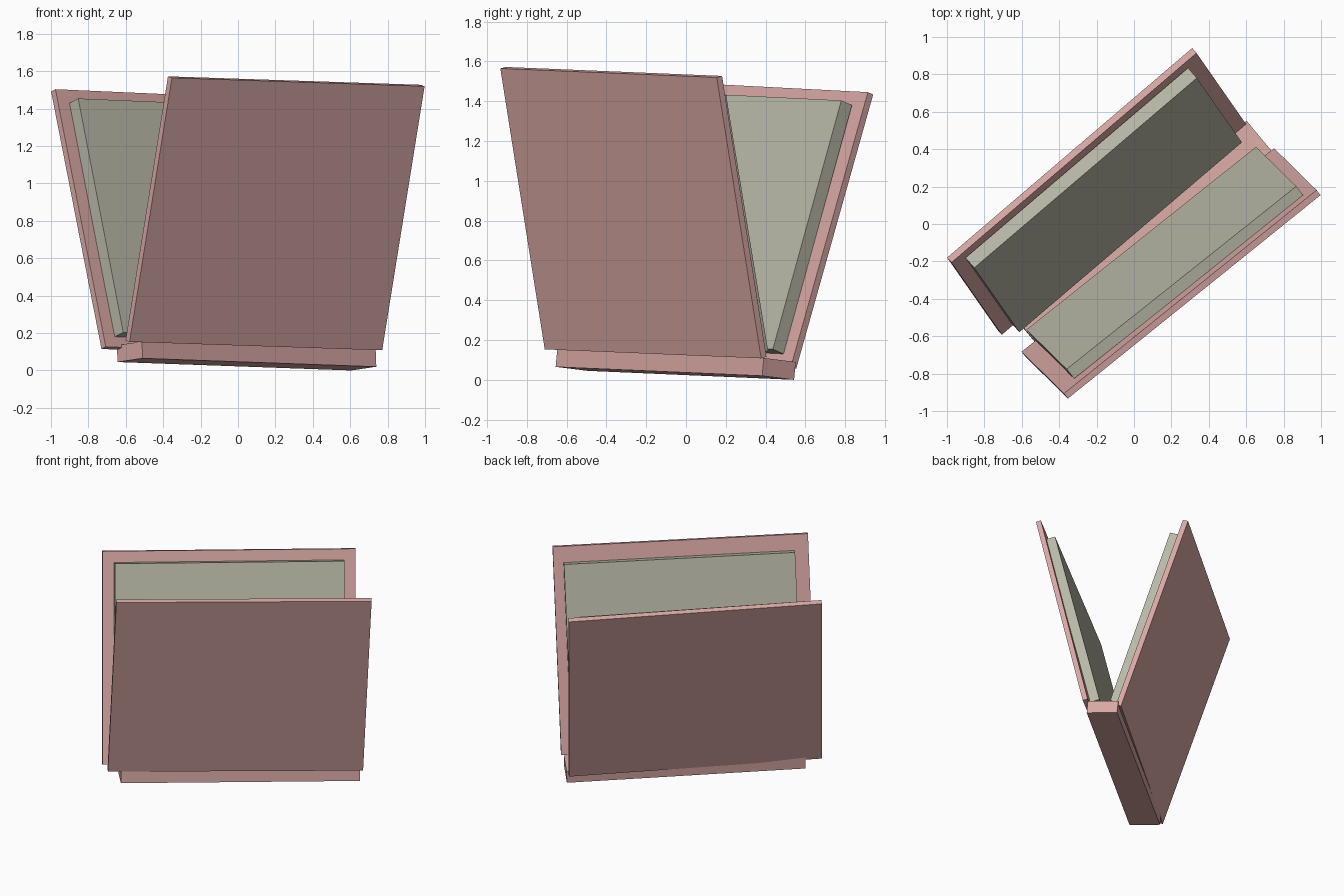
import bpy, bmesh
from mathutils import Vector, Matrix

if "Cube" in bpy.data.objects:
    bpy.data.objects.remove(bpy.data.objects["Cube"])


def material(name, color):
    mat = bpy.data.materials.new(name)
    mat.diffuse_color = (*color, 1)
    mat.use_nodes = True
    mat.node_tree.nodes["Principled BSDF"].inputs["Base Color"].default_value = mat.diffuse_color
    return mat


def slab(name, corner, u, v, size, mat):
    """Box from a corner: size along u, along v, and along u x v (may be negative)."""
    u = Vector(u).normalized()
    v = Vector(v)
    v = (v - u * v.dot(u)).normalized()
    axes = Matrix((u, v, u.cross(v))).transposed()
    bm = bmesh.new()
    bmesh.ops.create_cube(bm, size=1)
    for vert in bm.verts:
        local = Vector([(c + 0.5) * s for c, s in zip(vert.co, size)])
        vert.co = Vector(corner) + axes @ local
    bmesh.ops.recalc_face_normals(bm, faces=bm.faces)
    mesh = bpy.data.meshes.new(name)
    bm.to_mesh(mesh)
    bm.free()
    mesh.materials.append(mat)
    obj = bpy.data.objects.new(name, mesh)
    bpy.context.collection.objects.link(obj)
    return obj


cover = material("cover_pink", (0.68, 0.39, 0.37))
paper = material("paper_grey", (0.48, 0.48, 0.39))

# Directions: along the book, and up each leaning side
back_u, back_v = (1.31, 1.12, -0.058), (-0.27, 0.385, 1.375)
front_u, front_v = (1.35, 1.087, -0.045), (0.225, -0.225, 1.413)

# Covers, placed by their outer lower left corners
slab("back_cover", (-0.73, -0.566, 0.115), back_u, back_v, (1.725, 1.455, 0.037), cover)
slab("front_cover", (-0.58, -0.71, 0.153), front_u, front_v, (1.735, 1.447, -0.035), cover)

# Spine the book stands on
slab("spine", (-0.51, -0.655, 0.065), (1.25, 1.038, -0.045),
     (-0.135, 0.16, -0.02), (1.625, 0.21, 0.09), cover)

# Page blocks inside each cover
slab("back_pages", (-0.66, -0.525, 0.18), (1.19, 1.015, -0.05),
     (-0.24, 0.345, 1.25), (1.565, 1.319, 0.075), paper)
slab("front_pages", (-0.575, -0.565, 0.19), (1.228, 0.978, -0.045),
     (0.215, -0.215, 1.3), (1.57, 1.322, 0.066), paper)
